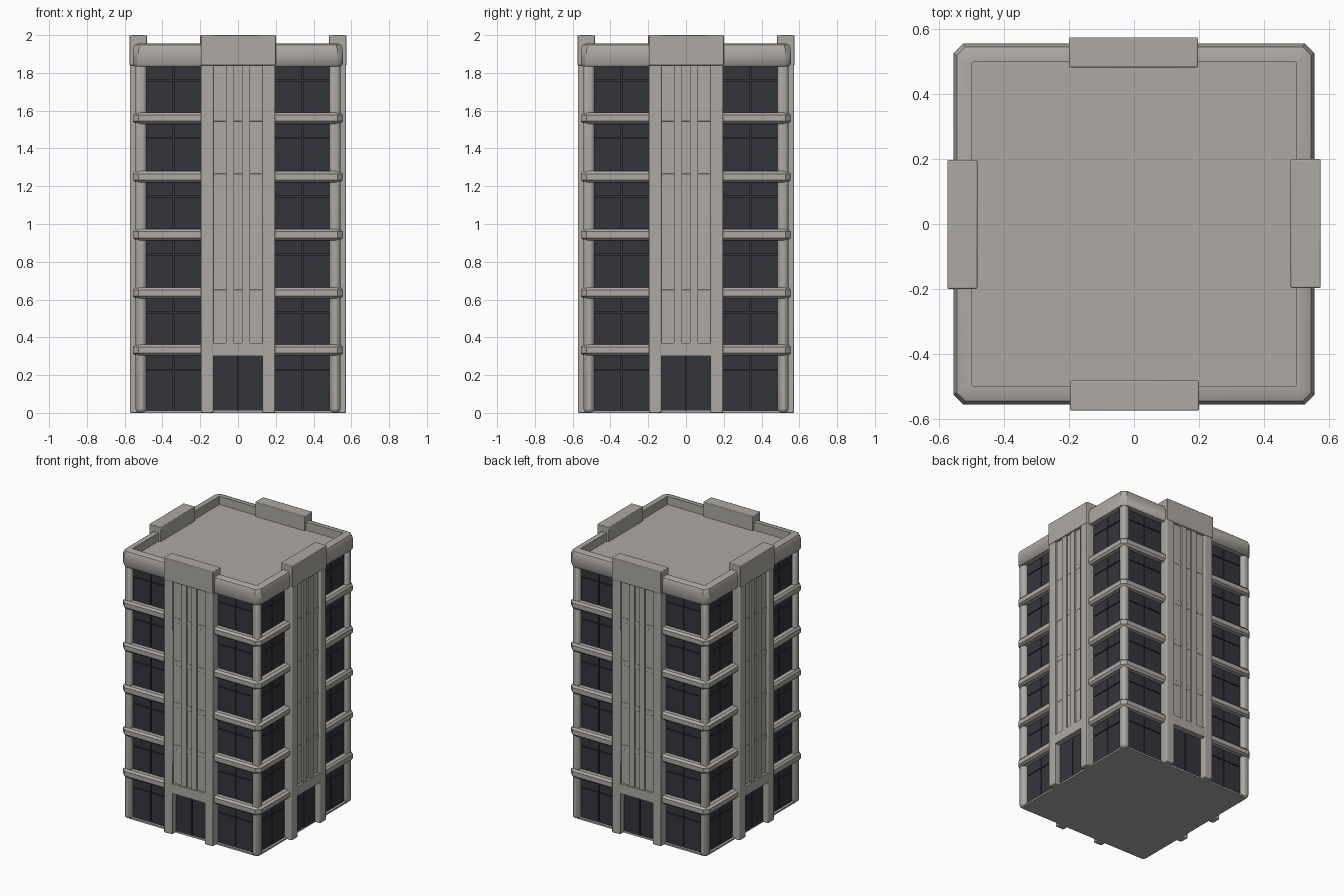
import bpy, bmesh, math
from mathutils import Matrix

if "Cube" in bpy.data.objects:
    bpy.data.objects.remove(bpy.data.objects["Cube"])


def material(name, col):
    m = bpy.data.materials.new(name)
    m.diffuse_color = (*col, 1)
    m.use_nodes = True
    m.node_tree.nodes["Principled BSDF"].inputs["Base Color"].default_value = m.diffuse_color
    return m


STONE = material("warm grey stone", (0.42, 0.40, 0.37))
GLASS = material("dark glass", (0.034, 0.034, 0.046))


def finish(bm, name, mat, bevel=0.0):
    bmesh.ops.recalc_face_normals(bm, faces=bm.faces)
    me = bpy.data.meshes.new(name)
    bm.to_mesh(me)
    bm.free()
    ob = bpy.data.objects.new(name, me)
    bpy.context.collection.objects.link(ob)
    me.materials.append(mat)
    if bevel:
        b = ob.modifiers.new("soft edges", 'BEVEL')
        b.width, b.segments, b.limit_method = bevel, 2, 'ANGLE'
    bpy.ops.object.select_all(action='DESELECT')
    ob.select_set(True)
    bpy.context.view_layer.objects.active = ob
    bpy.ops.object.shade_smooth_by_angle(angle=math.radians(40))
    return ob


def add_box(bm, x0, x1, y0, y1, z0, z1):
    m = Matrix.Translation(((x0 + x1) / 2, (y0 + y1) / 2, (z0 + z1) / 2))
    m = m @ Matrix.Diagonal((x1 - x0, y1 - y0, z1 - z0, 1))
    bmesh.ops.create_cube(bm, size=1, matrix=m)


def four_sides(name, mat, boxes, bevel=0.0):
    """Boxes laid out on the front side, repeated on all four sides."""
    for k, side in enumerate(("front", "right", "back", "left")):
        bm = bmesh.new()
        for b in boxes:
            add_box(bm, *b)
        bmesh.ops.rotate(bm, verts=bm.verts, cent=(0, 0, 0),
                         matrix=Matrix.Rotation(k * math.pi / 2, 3, 'Z'))
        finish(bm, side + "_" + name, mat, bevel)


def outline(r, c):
    """Square of half width r with corners cut by c."""
    return [(r, -r + c), (r, r - c), (r - c, r), (-r + c, r),
            (-r, r - c), (-r, -r + c), (-r + c, -r), (r - c, -r)]


def ring(name, mat, profile):
    """Closed (radius, corner cut, height) profile swept round the tower."""
    bm = bmesh.new()
    loops = [[bm.verts.new((x, y, z)) for x, y in outline(r, c)] for r, c, z in profile]
    for a, b in zip(loops, loops[1:] + loops[:1]):
        for i in range(8):
            j = (i + 1) % 8
            bm.faces.new((a[i], a[j], b[j], b[i]))
    finish(bm, name, mat)


# glass core and ground slab
bm = bmesh.new()
add_box(bm, -0.505, 0.505, -0.505, 0.505, 0.012, 1.86)
finish(bm, "glass_core", GLASS)
bm = bmesh.new()
low = [bm.verts.new((x, y, 0)) for x, y in outline(0.53, 0.025)]
top = bmesh.ops.extrude_face_region(bm, geom=[bm.faces.new(low)])
bmesh.ops.translate(bm, vec=(0, 0, 0.012),
                    verts=[v for v in top["geom"] if isinstance(v, bmesh.types.BMVert)])
finish(bm, "ground_slab", STONE)

# roof deck
bm = bmesh.new()
add_box(bm, -0.51, 0.51, -0.51, 0.51, 1.85, 1.895)
finish(bm, "roof_deck", STONE)

# floor bands
floors = [0.333, 0.635, 0.943, 1.25, 1.56]
for n, z in enumerate(floors):
    h, s = 0.03, 0.014
    ring(f"floor_band_{n + 1}", STONE,
         [(0.49, 0.01, z - h), (0.543, 0.025, z - h), (0.556, 0.03, z - h + s),
          (0.556, 0.03, z + h - s), (0.543, 0.025, z + h), (0.49, 0.01, z + h)])

# parapet
ring("parapet", STONE,
     [(0.499, 0.002, 1.835), (0.548, 0.027, 1.835), (0.556, 0.03, 1.85),
      (0.556, 0.03, 1.925), (0.546, 0.027, 1.948), (0.53, 0.02, 1.955),
      (0.499, 0.002, 1.955)])

# corner columns
for sx in (-1, 1):
    for sy in (-1, 1):
        bm = bmesh.new()
        xs, ys = sorted((sx * 0.485, sx * 0.542)), sorted((sy * 0.485, sy * 0.542))
        add_box(bm, *xs, *ys, 0, 1.86)
        finish(bm, ("left" if sx < 0 else "right") + ("_front" if sy < 0 else "_back")
               + "_corner_column", STONE, 0.02)

# central piers: legs, head block, lintel
four_sides("pier_legs", STONE, [(-0.197, -0.13, -0.572, -0.49, 0, 1.86),
                                (0.13, 0.197, -0.572, -0.49, 0, 1.86)], 0.006)
four_sides("pier_head", STONE, [(-0.197, 0.2, -0.575, -0.483, 1.84, 2.0)], 0.004)
four_sides("pier_lintel", STONE, [(-0.14, 0.14, -0.571, -0.49, 0.3, 0.37)])

# recessed pier panel with upright ribs
four_sides("pier_panel", STONE, [(-0.14, 0.14, -0.555, -0.49, 0.36, 1.85)])
four_sides("pier_ribs", STONE, [(-0.063, -0.02, -0.566, -0.55, 0.36, 1.85),
                                (0.02, 0.063, -0.566, -0.55, 0.36, 1.85)])

# entrance doors, two leaves
four_sides("doors", GLASS, [(-0.135, -0.003, -0.53, -0.50, 0.008, 0.305),
                            (0.003, 0.135, -0.53, -0.50, 0.008, 0.305)])

# window panes: two uprights and a top light in every bay
panes = []
for z0, z1 in zip([0.01] + [f + 0.03 for f in floors], [f - 0.03 for f in floors] + [1.835]):
    split = z1 - 0.075
    for s in (-1, 1):
        for a, b in ((0.19, 0.338), (0.344, 0.49)):
            x0, x1 = sorted((s * a, s * b))
            panes += [(x0, x1, -0.513, -0.504, z0, split - 0.003),
                      (x0, x1, -0.513, -0.504, split + 0.003, z1)]
four_sides("window_panes", GLASS, panes)
